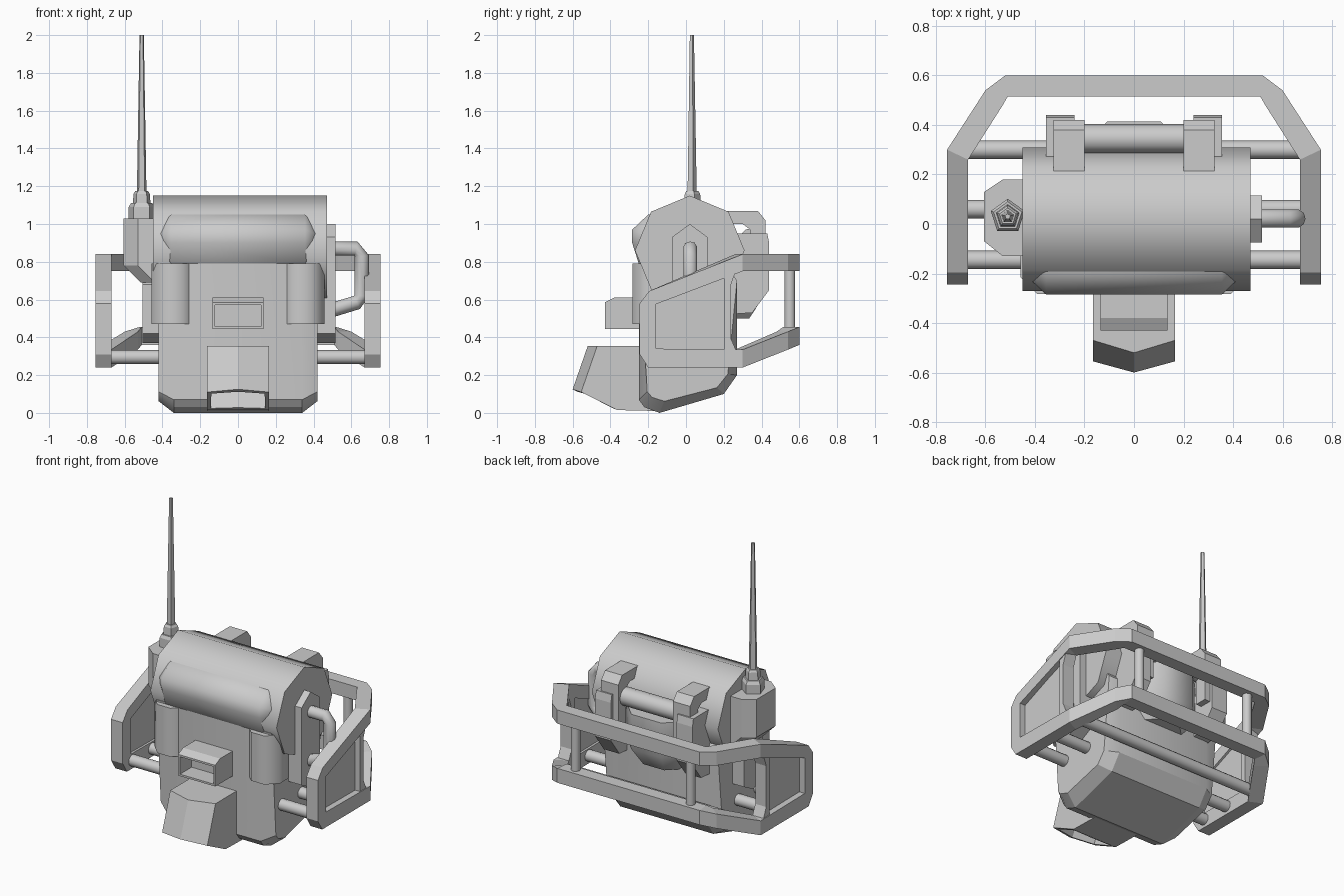
import bpy, bmesh, math
from mathutils import Vector

cube = bpy.data.objects.get("Cube")
if cube:
    bpy.data.objects.remove(cube)

grey = bpy.data.materials.new("plain_grey")
grey.use_nodes = True
grey.diffuse_color = (0.6, 0.6, 0.6, 1)
grey.node_tree.nodes["Principled BSDF"].inputs["Base Color"].default_value = grey.diffuse_color


def finish(name, bm, smooth=0, mirror=False):
    """Turn a bmesh into a named object, optionally smooth and mirrored in x."""
    bmesh.ops.recalc_face_normals(bm, faces=bm.faces)
    me = bpy.data.meshes.new(name)
    bm.to_mesh(me)
    bm.free()
    me.materials.append(grey)
    if smooth:
        me.shade_smooth()
        me.set_sharp_from_angle(angle=math.radians(smooth))
    ob = bpy.data.objects.new(name, me)
    bpy.context.collection.objects.link(ob)
    if mirror:
        ob.modifiers.new("mirror", "MIRROR")
    return ob


def loft(sections, cap_start=True, cap_end=True):
    """Skin a row of rings that have equal point counts."""
    bm = bmesh.new()
    rings = [[bm.verts.new(p) for p in s] for s in sections]
    n = len(rings[0])
    for a, b in zip(rings, rings[1:]):
        for i in range(n):
            j = (i + 1) % n
            bm.faces.new((a[i], a[j], b[j], b[i]))
    if cap_start:
        bm.faces.new(rings[0])
    if cap_end:
        bm.faces.new(rings[-1])
    bmesh.ops.recalc_face_normals(bm, faces=bm.faces)
    return bm


def prism(profile, x0, x1):
    """Extrude a (y, z) profile along x."""
    return loft([[(x, y, z) for y, z in profile] for x in (x0, x1)])


def turned(centre, rings, sides, axis="Z", turn=0):
    """Round part from (height, radius) rings along an axis."""
    c = Vector(centre)
    out = []
    for h, r in rings:
        ring = []
        for i in range(sides):
            a = math.tau * i / sides + turn
            u, v = r * math.cos(a), r * math.sin(a)
            ring.append(c + Vector((u, v, h) if axis == "Z" else (h, u, v)))
        out.append(ring)
    return loft(out)


def hollow(bm, test, rim, depth):
    """Sink the faces picked by the test into an open recess."""
    faces = [f for f in bm.faces if test(f)]
    bmesh.ops.inset_region(bm, faces=faces, thickness=rim)
    bmesh.ops.inset_region(bm, faces=faces, thickness=0.001, depth=-depth)


# Main body, with its lower ends chamfered
body = [(-.25, .8), (-.25, .07), (-.22, .03), (-.14, 0), (.2, .1), (.27, .2), (.27, .7), (.2, .8)]
low = [(y * .82, .22 + (z - .22) * .72) if z < .21 else (y, z) for y, z in body]
finish("body", loft([[(x, y, z) for y, z in p] for x, p in
                     ((-.42, low), (-.34, body), (.34, body), (.42, low))]), 25)

# Drum and the padded roll across its front
finish("drum", turned((0, .02, .86), [(-.45, .29), (.47, .29)], 8, "X"), 50)
roll = [(-.12, 1.05), (-.2, 1.05), (-.285, .97), (-.285, .9), (-.25, .79), (-.12, .79)]
tip = [(-.19 + (y + .19) * .35, .93 + (z - .93) * .35) for y, z in roll]
finish("front_roll", loft([[(x, y, z) for y, z in p] for x, p in
                           ((-.42, tip), (-.355, roll), (.355, roll), (.42, tip))]), 50)

# Front pouches
finish("front_pouch", turned((.342, -.168, .47), [(0, .125), (.32, .125)], 8, turn=math.pi / 8), 50, True)

# Intake box with open front
box = prism([(-.2, .61), (-.38, .61), (-.43, .585), (-.43, .445), (-.2, .445)], -.135, .135)
hollow(box, lambda f: f.normal.y < -.9, .018, .12)
finish("intake_box", box)

# Lower hood with a pointed lip and an opening beneath
hood = loft([[(x, -.2, .355), (x, -.47 - d, .355), (x, -.555 - .9 * d, .11 + .3 * d),
              (x, -.365, .015), (x, -.15, .01)] for x, d in ((-.165, 0), (0, .05), (.165, 0))])
hollow(hood, lambda f: -.8 > f.normal.z > -.99, .03, .14)
finish("lower_hood", hood)


# Cage: one continuous rail per side
def flat(xo, yo, xi, yi, zo, zi):
    return [(xo, yo, zo), (xi, yi, zo), (xi, yi, zi), (xo, yo, zi)]


def side(yo, zo, yi, zi):
    return [(.755, yo, zo), (.67, yo, zo), (.67, yi, zi), (.755, yi, zi)]


corners = [(0, .6, 0, .515), (.52, .6, .51, .515), (.6, .54, .53, .48), (.755, .3, .67, .26)]
upper = [flat(*c, .84, .75) for c in corners]
front = [side(-.195, .645, -.16, .575), side(-.245, .58, -.16, .565),
         side(-.245, .31, -.16, .35), side(-.2, .24, -.16, .34)]
lower = [flat(*c, z, z + .095) for c, z in zip(corners, (.36, .36, .335, .24))]
finish("cage_rail", loft(upper + front + lower[::-1], False, False), 0, True)
panel = [(-.18, .32), (-.18, .59), (.23, .77), (.22, .66), (.22, .4), (.25, .32)]
finish("cage_side_panel", prism(panel, .685, .715), 0, True)
finish("cage_side_post", prism([(.2, .32), (.2, .77), (.27, .77), (.235, .67), (.235, .4), (.27, .32)],
                               .67, .75), 0, True)
finish("cage_back_post", turned((.42, .55, .44), [(0, .029), (.33, .029)], 10), 50, True)
for name, y in (("front", -.145), ("middle", .06), ("rear", .3)):
    finish(name + "_cross_tube", turned((0, y, .295), [(-.7, .037), (.7, .037)], 12, "X"), 50)

# Side covers, taller on the left where the pipe joins
for name, x0, x1, top in (("left", .4, .517, 1), ("right", -.505, -.4, .75)):
    cover = [(-.075, .42), (-.075, top - .07), (.02, top), (.115, top - .07), (.115, .42), (.02, .37)]
    finish(name + "_side_cover", prism(cover, x0, x1))

# Exhaust pipe
path = [(.45, .87), (.625, .87), (.655, .83), (.655, .62), (.63, .585), (.45, .53)]
pipe = []
for i, p in enumerate(path):
    a, b = Vector(path[max(i - 1, 0)]), Vector(path[min(i + 1, len(path) - 1)])
    t = (b - a).normalized()
    pipe.append([(p[0] - t.y * .038 * math.cos(k * math.tau / 10), .022 + .038 * math.sin(k * math.tau / 10),
                  p[1] + t.x * .038 * math.cos(k * math.tau / 10)) for k in range(10)])
finish("exhaust_pipe", loft(pipe), 60)

# Aerial pod, collars and rod
plan = [(-.4, -.13), (-.53, -.13), (-.605, -.07), (-.605, .13), (-.53, .18), (-.4, .18)]
finish("aerial_pod", loft([[(x + (.09 if z < .75 and x < -.5 else 0), y, z) for x, y in plan]
                           for z in (.69, .78, 1.03)]))
for name, rings in (("lower_collar", [(1, .072), (1.09, .072), (1.11, .06)]),
                    ("upper_collar", [(1.1, .05), (1.16, .045), (1.175, .035)]),
                    ("rod", [(1.15, .027), (2, .012)])):
    finish("aerial_" + name, turned((-.51, .03, 0), rings, 5, turn=math.pi / 2))

# Back clamps, pods, grip tube and canister
clamp = [(.15, 1.07), (.38, 1.07), (.42, 1.02), (.42, .7), (.34, .7), (.34, .97), (.3, 1), (.15, 1)]
finish("back_clamp", prism(clamp, .2, .325), 0, True)
pod = [(.2, .95), (.43, .95), (.44, .9), (.44, .65), (.35, .53), (.2, .52)]
finish("back_pod", prism(pod, .24, .355), 0, True)
finish("grip_tube", turned((0, .345, .92), [(-.22, .058), (.22, .058)], 12, "X"), 50)
finish("back_canister", turned((0, .15, .5), [(0, .2), (.12, .285), (.35, .285)], 8, turn=math.pi / 8), 50)
